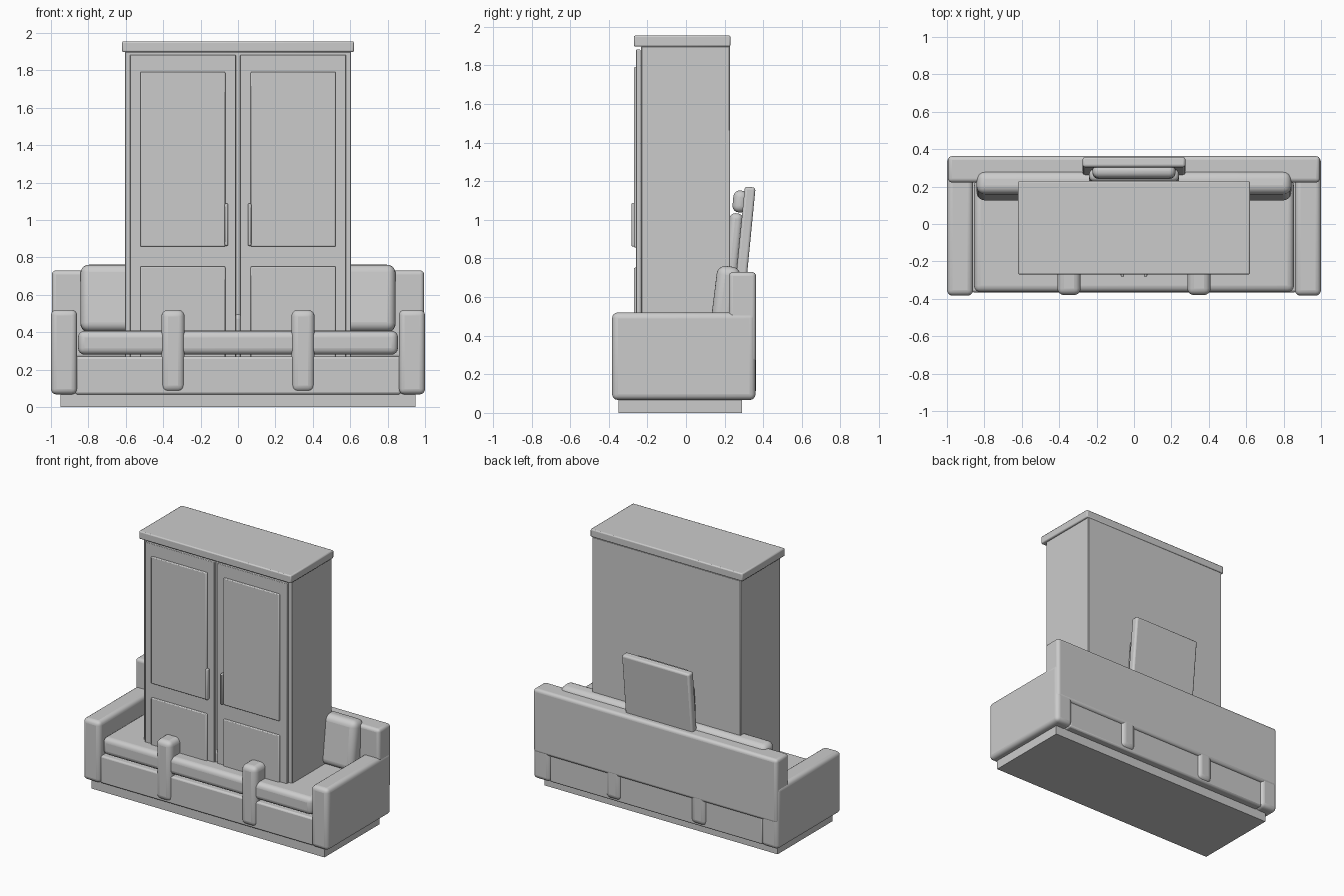
import bpy, math
from mathutils import Matrix, Vector

if "Cube" in bpy.data.objects:
    bpy.data.objects.remove(bpy.data.objects["Cube"])


def box(name, x, y, z, bevel=0.0, seg=4, tilt=0.0):
    """Rounded box from ranges; tilt (degrees) leans the top towards +y."""
    size = [b - a for a, b in (x, y, z)]
    centre = [(a + b) / 2 for a, b in (x, y, z)]
    bpy.ops.mesh.primitive_cube_add(size=1)
    ob = bpy.context.object
    ob.name = name
    ob.data.transform(Matrix.Diagonal((*size, 1)))
    ob.data.transform(Matrix.Rotation(math.radians(-tilt), 4, 'X'))
    ob.location = Vector(centre)
    if bevel:
        m = ob.modifiers.new("bevel", 'BEVEL')
        m.width = bevel
        m.segments = seg
        bpy.ops.object.shade_smooth_by_angle(angle=math.radians(35))
    return ob


def pair(name, x, y, z, bevel=0.0, seg=4):
    """Left and right copies mirrored across x = 0."""
    box("right_" + name, x, y, z, bevel, seg)
    box("left_" + name, (-x[1], -x[0]), y, z, bevel, seg)


# Sofa: plinth, base, arms, back and cushions
box("sofa_plinth", (-.95, .95), (-.35, .29), (0, .075))
box("sofa_base", (-.87, .87), (-.365, .345), (.067, .27), .012, 2)
pair("sofa_arm", (.86, 1.0), (-.383, .36), (.067, .52), .03)
box("sofa_back", (-.995, .995), (.222, .363), (.26, .73), .022)
box("sofa_seat_cushion", (-.855, .855), (-.365, .24), (.28, .408), .035)
box("sofa_back_cushion", (-.842, .842), (.142, .265), (.40, .76), .045, 5, 7)

# Armchair embedded in the sofa
box("chair_base", (-.30, .30), (-.363, .34), (.08, .27), .012, 2)
pair("chair_arm", (.285, .41), (-.38, .362), (.08, .52), .036)
box("chair_seat_cushion", (-.285, .285), (-.245, .23), (.37, .50), .03)
box("chair_back", (-.275, .275), (.262, .318), (.30, 1.172), .014, 3, 5.6)
box("chair_back_cushion", (-.24, .24), (.202, .27), (.48, 1.035), .028, 4, 5.6)
box("chair_headrest", (-.222, .222), (.243, .317), (1.038, 1.152), .034, 5, 5.6)

# Wardrobe carcass and cornice
box("wardrobe_body", (-.605, .605), (-.232, .228), (0, 1.9), .004, 1)
box("wardrobe_cornice", (-.62, .62), (-.27, .23), (1.897, 1.955), .008, 2)

# Wardrobe doors, raised panels and handles
pair("door", (.012, .578), (-.258, -.236), (.10, 1.882), .004, 2)
pair("upper_door_panel", (.068, .522), (-.270, -.25), (.857, 1.792), .006, 2)
pair("lower_door_panel", (.068, .522), (-.270, -.25), (.16, .752), .006, 2)
pair("door_handle", (.053, .071), (-.282, -.25), (.862, 1.088), .006, 2)
